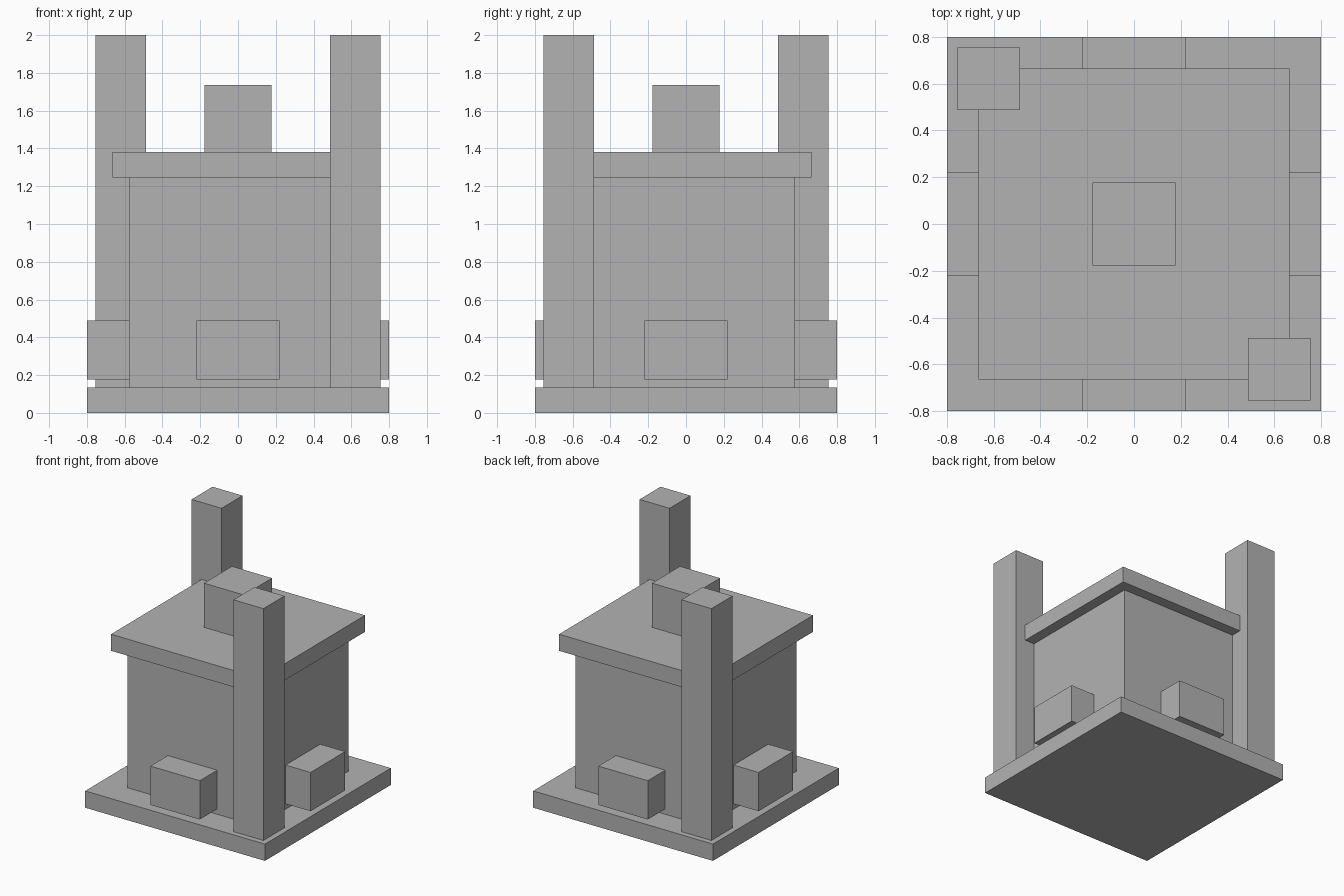
import bpy
import bmesh
from mathutils import Vector

cube = bpy.data.objects.get("Cube")
if cube:
    bpy.data.objects.remove(cube, do_unlink=True)

# Single plain grey material
grey = bpy.data.materials.new("plain_grey")
grey.use_nodes = True
colour = (0.45, 0.45, 0.45, 1)
grey.diffuse_color = colour
grey.node_tree.nodes["Principled BSDF"].inputs["Base Color"].default_value = colour


def box(name, low, high):
    """Axis-aligned flat-shaded box between two corners."""
    low, high = Vector(low), Vector(high)
    bm = bmesh.new()
    bmesh.ops.create_cube(bm, size=1)
    bmesh.ops.scale(bm, vec=high - low, verts=bm.verts)
    mesh = bpy.data.meshes.new(name)
    bm.to_mesh(mesh)
    bm.free()
    mesh.materials.append(grey)
    obj = bpy.data.objects.new(name, mesh)
    obj.location = (low + high) / 2
    bpy.context.collection.objects.link(obj)
    return obj


def slab(name, half, bottom, top):
    """Square block centred on the vertical axis."""
    return box(name, (-half, -half, bottom), (half, half, top))


# Central stack
BASE_TOP, WALL_TOP, ROOF_TOP = 0.135, 1.247, 1.38
WALL = 0.578
slab("base", 0.8, 0, BASE_TOP)
slab("body", WALL, BASE_TOP, WALL_TOP)
slab("roof", 0.665, WALL_TOP, ROOF_TOP)
slab("roof_block", 0.178, ROOF_TOP, 1.735)

# Tall pillars on two opposite corners
for name, sx in (("front_left_pillar", 1), ("back_right_pillar", -1)):
    pillar = box(name, (0.488, -0.755, BASE_TOP), (0.755, -0.488, 2))
    pillar.location.x *= sx
    pillar.location.y *= sx

# Blocks projecting from the middle of each wall
for name, side in (("front", -1), ("back", 1)):
    block = box(name + "_block", (-0.22, WALL, 0.178), (0.22, 0.8, 0.49))
    block.location.y *= side
for name, side in (("right", -1), ("left", 1)):
    block = box(name + "_block", (WALL, -0.22, 0.178), (0.8, 0.22, 0.49))
    block.location.x *= side
